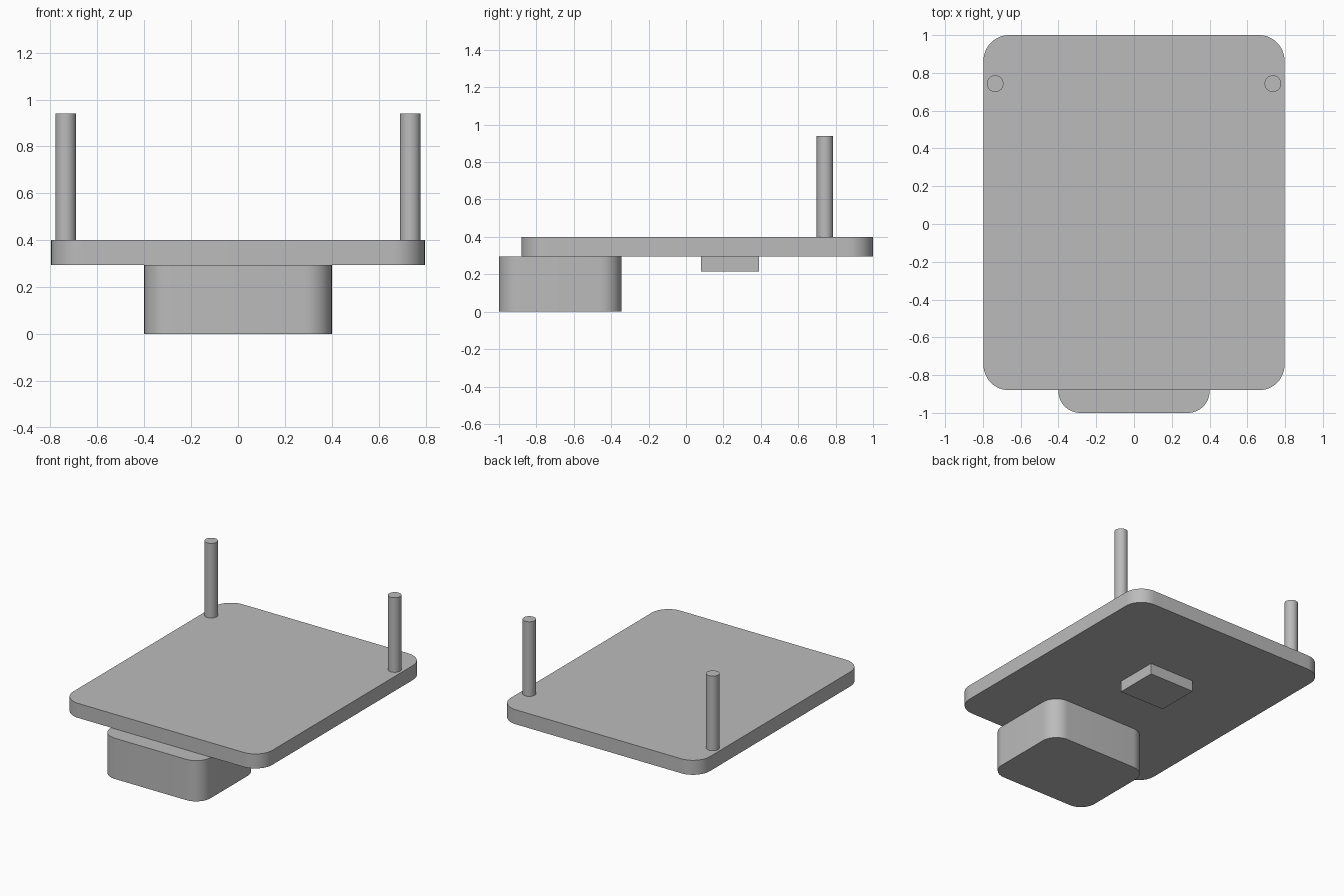
import bpy
import bmesh
import math

cube = bpy.data.objects.get("Cube")
if cube:
    bpy.data.objects.remove(cube, do_unlink=True)

# Single plain grey finish
grey = bpy.data.materials.new("plain grey")
grey.use_nodes = True
colour = (0.5, 0.5, 0.5, 1)
grey.diffuse_color = colour
grey.node_tree.nodes["Principled BSDF"].inputs["Base Color"].default_value = colour


def prism(name, outline, z0, z1):
    """Extrude a flat outline from z0 up to z1."""
    bm = bmesh.new()
    base = bm.faces.new([bm.verts.new((x, y, z0)) for x, y in outline])
    top = bmesh.ops.extrude_face_region(bm, geom=[base], use_keep_orig=True)
    verts = [g for g in top["geom"] if isinstance(g, bmesh.types.BMVert)]
    bmesh.ops.translate(bm, verts=verts, vec=(0, 0, z1 - z0))
    bmesh.ops.recalc_face_normals(bm, faces=bm.faces)
    mesh = bpy.data.meshes.new(name)
    bm.to_mesh(mesh)
    bm.free()
    mesh.materials.append(grey)
    obj = bpy.data.objects.new(name, mesh)
    bpy.context.collection.objects.link(obj)
    bpy.ops.object.select_all(action="DESELECT")
    obj.select_set(True)
    bpy.context.view_layer.objects.active = obj
    bpy.ops.object.shade_smooth_by_angle(angle=math.radians(30))
    return obj


def rounded_rect(half_x, y0, y1, radius, steps=12):
    """Outline of a rectangle centred on x = 0 with round corners."""
    if radius == 0:
        return [(half_x, y1), (-half_x, y1), (-half_x, y0), (half_x, y0)]
    corners = [(half_x - radius, y1 - radius), (radius - half_x, y1 - radius),
               (radius - half_x, y0 + radius), (half_x - radius, y0 + radius)]
    points = []
    for quarter, (cx, cy) in enumerate(corners):
        for i in range(steps + 1):
            a = math.pi / 2 * (quarter + i / steps)
            points.append((cx + radius * math.cos(a), cy + radius * math.sin(a)))
    return points


def circle(cx, cy, radius, sides=32):
    angles = [math.tau * i / sides for i in range(sides)]
    return [(cx + radius * math.cos(a), cy + radius * math.sin(a)) for a in angles]


# Main slab with the rounded box and small block beneath it
prism("plate", rounded_rect(0.797, -0.88, 1.0, 0.135), 0.295, 0.4)
prism("front_box", rounded_rect(0.4, -1.0, -0.345, 0.115), 0, 0.295)
prism("under_block", rounded_rect(0.18, 0.08, 0.39, 0), 0.216, 0.295)

# Two upright posts near the back corners
for side, sign in (("left", 1), ("right", -1)):
    prism(side + "_post", circle(sign * 0.735, 0.743, 0.044), 0.4, 0.94)
